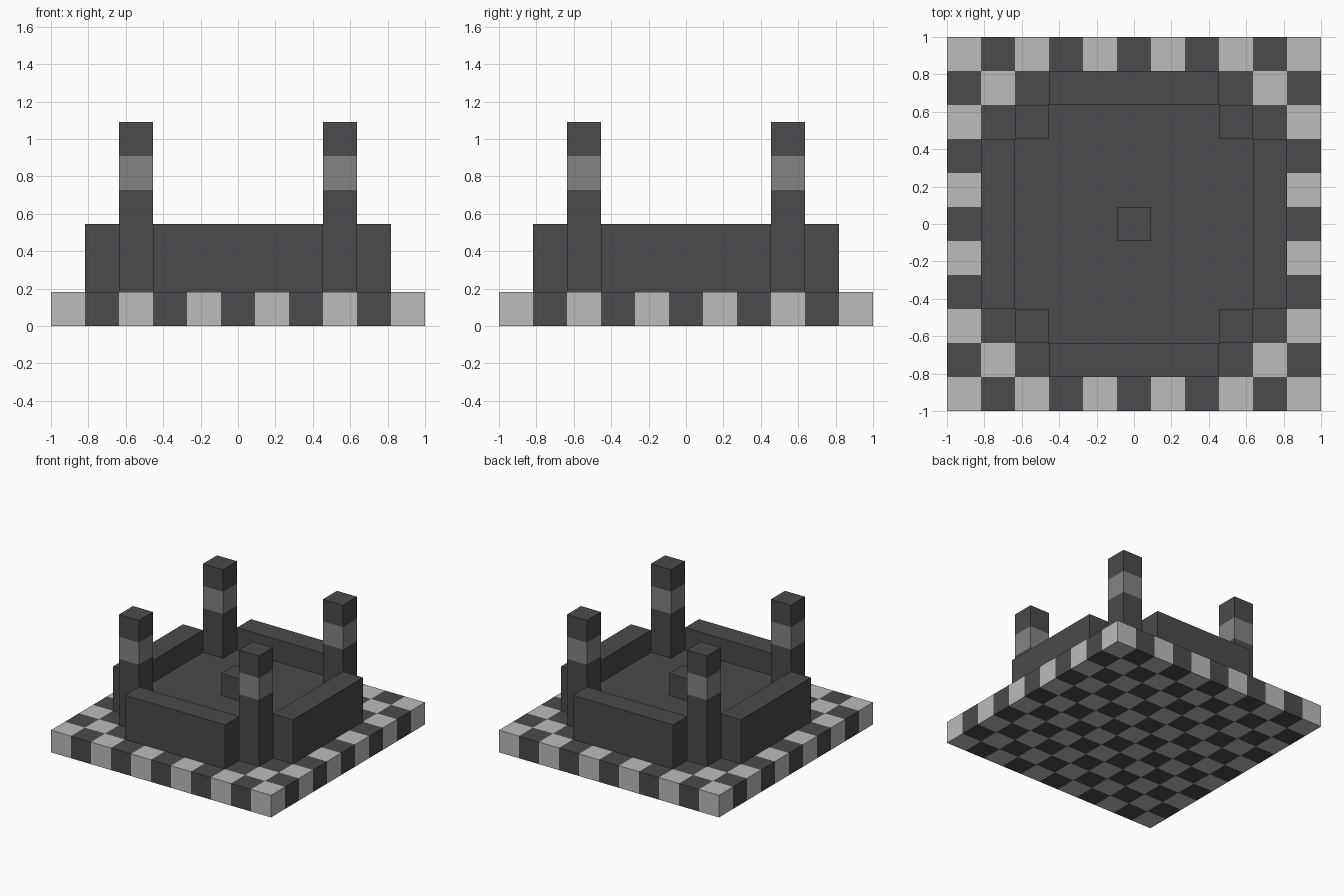
import bpy, bmesh
from mathutils import Matrix, Vector
from math import pi

U = 2 / 11  # one block

cube = bpy.data.objects.get("Cube")
if cube:
    bpy.data.objects.remove(cube, do_unlink=True)


def material(name, rgb):
    m = bpy.data.materials.new(name)
    m.use_nodes = True
    m.diffuse_color = (*rgb, 1)
    m.node_tree.nodes["Principled BSDF"].inputs["Base Color"].default_value = (*rgb, 1)
    return m


dark = material("dark_stone", (0.069, 0.067, 0.074))
grey = material("mid_grey_stone", (0.231, 0.228, 0.227))
pale = material("pale_stone", (0.491, 0.509, 0.497))


def finish(name, bm, mats):
    """Scale from block units and link the mesh as an object."""
    bmesh.ops.recalc_face_normals(bm, faces=bm.faces)
    bmesh.ops.scale(bm, vec=(U, U, U), verts=bm.verts)
    mesh = bpy.data.meshes.new(name)
    bm.to_mesh(mesh)
    bm.free()
    for m in mats:
        mesh.materials.append(m)
    obj = bpy.data.objects.new(name, mesh)
    bpy.context.collection.objects.link(obj)
    return obj


def box(size, centre):
    bm = bmesh.new()
    bmesh.ops.create_cube(bm, size=1, matrix=Matrix.Translation(centre) @ Matrix.Diagonal((*size, 1)))
    return bm


def extrude_up(bm, height):
    res = bmesh.ops.extrude_face_region(bm, geom=bm.faces[:], use_keep_orig=True)
    top = [g for g in res["geom"] if isinstance(g, bmesh.types.BMVert)]
    bmesh.ops.translate(bm, vec=(0, 0, height), verts=top)


# Chequered base, one block thick
bm = bmesh.new()
bmesh.ops.create_grid(bm, x_segments=11, y_segments=11, size=5.5)
extrude_up(bm, 1)
for f in bm.faces:
    c = f.calc_center_median()
    i, j = (min(10, int(v + 5.5)) for v in (c.x, c.y))
    f.material_index = (i + j) % 2
finish("chequered_base", bm, [pale, dark])

# Raised floor with notched corners for the pillars
bm = bmesh.new()
outline = []
for q in range(4):
    turn = Matrix.Rotation(q * pi / 2, 3, "Z")
    outline += [turn @ Vector(p) for p in ((3.5, -2.5, 1), (3.5, 2.5, 1), (2.5, 2.5, 1))]
bm.faces.new([bm.verts.new(p) for p in outline])
extrude_up(bm, 1)
finish("raised_floor", bm, [dark])

# Low walls on the four sides
for name, x, y in (("front", 0, -4), ("back", 0, 4), ("right", -4, 0), ("left", 4, 0)):
    size = (5, 1, 2) if x == 0 else (1, 5, 2)
    finish(name + "_wall", box(size, (x, y, 2)), [dark])

# Corner pillars with a grey band
for side, x in (("right", -3), ("left", 3)):
    for end, y in (("front", -3), ("back", 3)):
        bm = box((1, 1, 5), (x, y, 3.5))
        for z in (4, 5):
            bmesh.ops.bisect_plane(bm, geom=bm.verts[:] + bm.edges[:] + bm.faces[:],
                                   plane_co=(0, 0, z), plane_no=(0, 0, 1))
        for f in bm.faces:
            f.material_index = int(4 < f.calc_center_median().z < 5)
        finish(f"{end}_{side}_pillar", bm, [dark, grey])

# Block in the middle of the floor
finish("centre_block", box((1, 1, 1), (0, 0, 2.5)), [dark])
